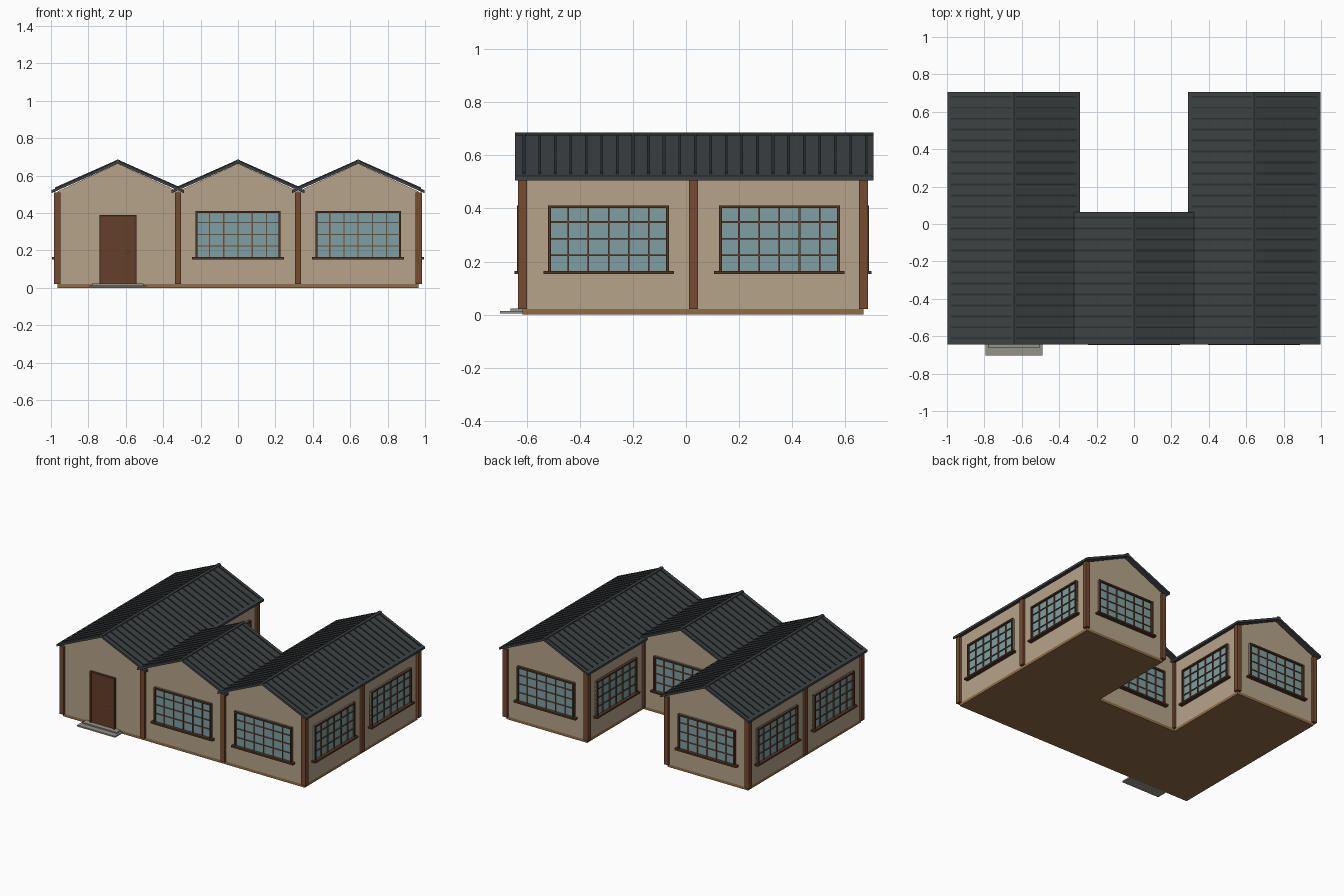
import bpy, bmesh
from math import pi
from mathutils import Matrix, Vector

cube = bpy.data.objects.get("Cube")
if cube:
    bpy.data.objects.remove(cube, do_unlink=True)


def material(name, r, g, b):
    m = bpy.data.materials.new(name)
    m.use_nodes = True
    m.diffuse_color = (r, g, b, 1)
    bsdf = m.node_tree.nodes["Principled BSDF"]
    bsdf.inputs["Base Color"].default_value = (r, g, b, 1)
    bsdf.inputs["Roughness"].default_value = 0.8
    return m


WALL = material("tan plaster", .46, .37, .25)
WOOD = material("brown timber", .18, .07, .03)
FRAME = material("dark brown trim", .085, .037, .017)
GLASS = material("blue green glass", .21, .35, .37)
ROOF = material("charcoal roofing", .048, .055, .058)
RIB = material("dark roof seam", .026, .03, .032)
BASE = material("ochre base", .28, .155, .065)
STONE = material("grey stone", .3, .29, .25)
DOOR = material("door wood", .125, .05, .022)
METAL = material("grey metal", .3, .3, .3)


def box(bm, x0, x1, y0, y1, z0, z1):
    mat = (Matrix.Translation(((x0 + x1) / 2, (y0 + y1) / 2, (z0 + z1) / 2))
           @ Matrix.Diagonal((x1 - x0, y1 - y0, z1 - z0, 1)))
    bmesh.ops.create_cube(bm, size=1, matrix=mat)


def prism(bm, profile, cx, y0, y1):
    """Extrude an x-z profile along y."""
    face = bm.faces.new([bm.verts.new((cx + x, y0, z)) for x, z in profile])
    ext = bmesh.ops.extrude_face_region(bm, geom=[face], use_keep_orig=True)
    verts = [v for v in ext["geom"] if isinstance(v, bmesh.types.BMVert)]
    bmesh.ops.translate(bm, verts=verts, vec=Vector((0, y1 - y0, 0)))


def finish(bm, name, mat, matrix=None):
    bmesh.ops.recalc_face_normals(bm, faces=bm.faces[:])
    mesh = bpy.data.meshes.new(name)
    bm.to_mesh(mesh)
    bm.free()
    mesh.materials.append(mat)
    ob = bpy.data.objects.new(name, mesh)
    bpy.context.collection.objects.link(ob)
    if matrix:
        ob.matrix_world = matrix
    return ob


# Overall layout: two long wings joined by a short middle bay
HALF, SIDE, PITCH = .3225, .966, .6425
FRONT, BACK, MID = -.617, .67, .028
FLOOR, EAVE, APEX = .02, .515, .664
bays = [("left_wing", PITCH, BACK), ("middle_bay", 0, MID), ("right_wing", -PITCH, BACK)]


def chevron(reach, lift, thick):
    """Closed roof-shaped profile sitting on the pitch line."""
    def top(x):
        return .680 - .445 * abs(x) + lift
    return [(-reach, top(reach)), (0, top(0)), (reach, top(reach)),
            (reach, top(reach) - thick), (0, top(0) - thick), (-reach, top(reach) - thick)]


for name, cx, y_end in bays:
    # Base and walls
    bm = bmesh.new()
    box(bm, cx - HALF, cx + HALF, FRONT, y_end, 0, FLOOR)
    finish(bm, name + "_base", BASE)
    bm = bmesh.new()
    box(bm, cx - HALF, cx + HALF, FRONT, y_end, FLOOR, EAVE)
    finish(bm, name + "_walls", WALL)
    bm = bmesh.new()
    prism(bm, [(-HALF, EAVE), (HALF, EAVE), (0, APEX)], cx, FRONT, y_end)
    finish(bm, name + "_gable", WALL)

    # Roof sheet with standing seams and a ridge cap
    y0, y1 = -.645, y_end + .037
    bm = bmesh.new()
    prism(bm, chevron(.355, 0, .016), cx, y0, y1)
    finish(bm, name + "_roof", ROOF)
    bm = bmesh.new()
    y = y0 + .034
    while y < y1 - .01:
        prism(bm, chevron(.335, .006, .01), cx, y - .005, y + .005)
        y += .0587
    finish(bm, name + "_roof_seams", RIB)
    bm = bmesh.new()
    prism(bm, chevron(.012, .007, .012), cx, y0, y1)
    finish(bm, name + "_ridge_cap", ROOF)

# Timber posts
bm = bmesh.new()
P = .017
for s in (-1, 1):
    for x, y in ((SIDE, FRONT), (SIDE, MID), (SIDE, BACK),
                 (HALF - .002, FRONT), (HALF - .002, MID), (HALF - .002, BACK)):
        box(bm, s * x - P, s * x + P, y - P, y + P, FLOOR, EAVE - .005)
finish(bm, "posts", WOOD)


def window(name, x, y, turn):
    """Window facing -y before it is turned about z."""
    place = Matrix.Translation((x, y, 0)) @ Matrix.Rotation(turn, 4, "Z")
    w, z0, z1, t = .228, .16, .412, .011
    bm = bmesh.new()
    box(bm, -w, w, -.006, .002, z0, z1)
    finish(bm, name + "_glass", GLASS, place)
    bm = bmesh.new()
    for i in range(1, 6):
        u = -w + 2 * w * i / 6
        box(bm, u - .003, u + .003, -.013, 0, z0, z1)
    for j in range(1, 4):
        v = z0 + (z1 - z0) * j / 4
        box(bm, -w, w, -.012, 0, v - .003, v + .003)
    finish(bm, name + "_bars", WOOD, place)
    bm = bmesh.new()
    for s in (-1, 1):
        box(bm, s * (w - t / 2) - t / 2, s * (w - t / 2) + t / 2, -.02, 0, z0, z1)
    box(bm, -w + t, w - t, -.02, 0, z1 - t, z1)
    box(bm, -w - .018, w + .018, -.03, 0, z0 - .008, z0 + .004)
    finish(bm, name + "_frame", FRAME, place)


# Windows on every outside wall
Y1, Y2 = -.292, .352
window("front_middle_window", 0, FRONT, 0)
window("front_left_window", PITCH, FRONT, 0)
window("courtyard_window", 0, MID, pi)
for s, side in ((1, "left"), (-1, "right")):
    window(side + "_front_window", s * (SIDE - .001), Y1, s * pi / 2)
    window(side + "_rear_window", s * (SIDE - .001), Y2, s * pi / 2)
    window(side + "_courtyard_window", s * (PITCH - HALF), Y2, -s * pi / 2)
    window(side + "_back_window", s * PITCH, BACK, pi)

# Door, its frame and knob
at_door = Matrix.Translation((-PITCH, FRONT, 0))
bm = bmesh.new()
box(bm, -.09, .09, -.01, .002, FLOOR, .378)
finish(bm, "door", DOOR, at_door)
bm = bmesh.new()
for s in (-1, 1):
    box(bm, s * .094 - .005, s * .094 + .005, -.016, 0, FLOOR, .378)
box(bm, -.099, .099, -.016, 0, .378, .39)
finish(bm, "door_frame", FRAME, at_door)
bm = bmesh.new()
bmesh.ops.create_uvsphere(bm, u_segments=10, v_segments=6, radius=.006,
                          matrix=Matrix.Translation((.055, -.015, .19)))
finish(bm, "door_knob", METAL, at_door)

# Entrance steps
bm = bmesh.new()
box(bm, -.152, .152, -.085, 0, .004, .014)
box(bm, -.137, .137, -.045, 0, .014, .023)
finish(bm, "entrance_steps", STONE, at_door)
